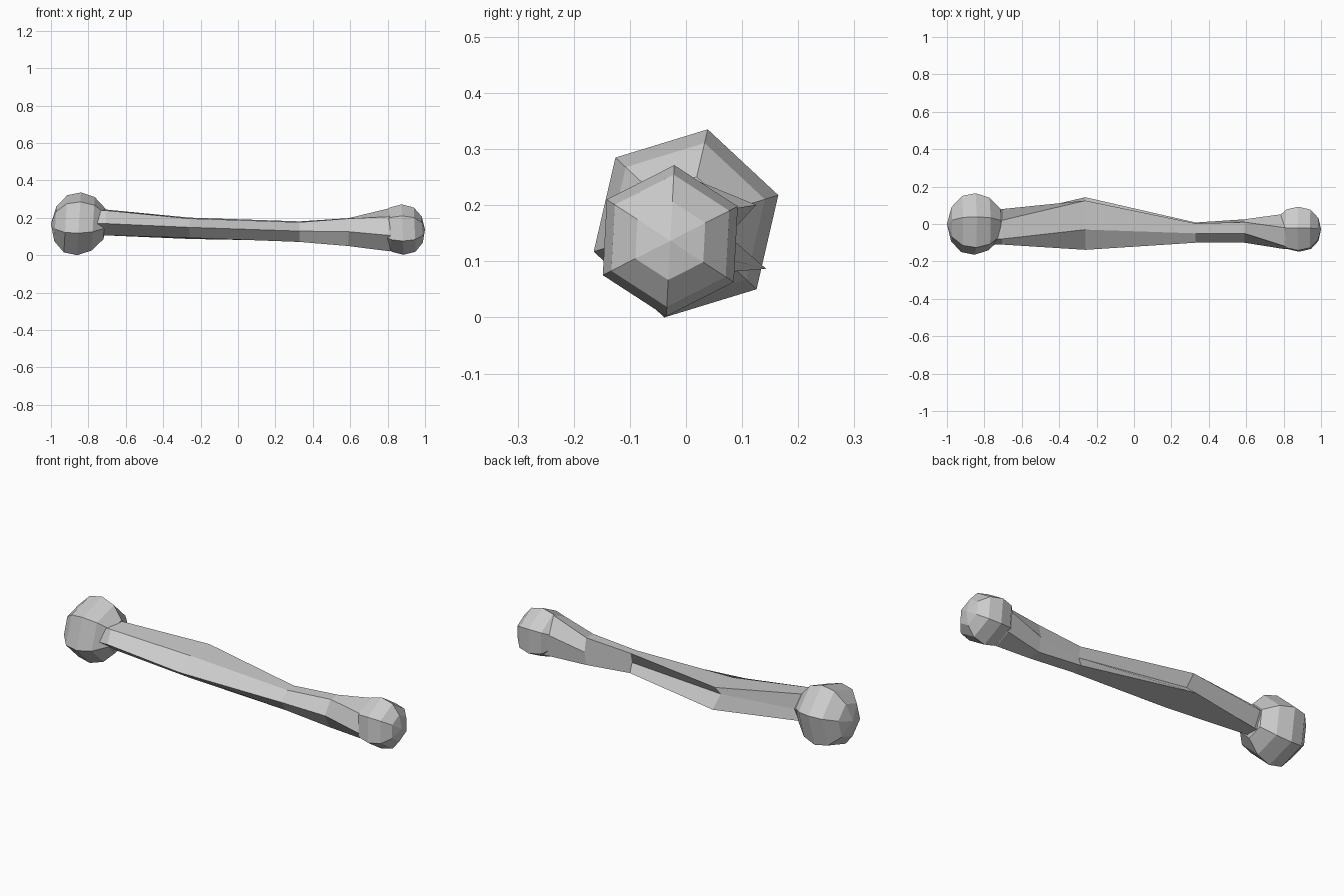
import bpy, bmesh
from math import sin, cos, radians

if "Cube" in bpy.data.objects:
    bpy.data.objects.remove(bpy.data.objects["Cube"])


def loft(name, sections):
    """Skin a list of (six or one) point sections and cap the open ends."""
    bm = bmesh.new()
    rings = [[bm.verts.new(p) for p in s] for s in sections]
    for a, b in zip(rings, rings[1:]):
        for i in range(6):
            j = (i + 1) % 6
            if len(a) == 1:
                bm.faces.new((a[0], b[i], b[j]))
            elif len(b) == 1:
                bm.faces.new((a[i], a[j], b[0]))
            else:
                bm.faces.new((a[i], a[j], b[j], b[i]))
    for r in (rings[0], rings[-1]):
        if len(r) > 1:
            bm.faces.new(r)
    bmesh.ops.recalc_face_normals(bm, faces=bm.faces)
    me = bpy.data.meshes.new(name)
    bm.to_mesh(me)
    bm.free()
    ob = bpy.data.objects.new(name, me)
    bpy.context.collection.objects.link(ob)
    return ob


def knob(name, cy, cz, start, tilt, profile):
    """Six-sided ball along x from (x, radius) pairs, slightly tilted."""
    sections = []
    for x, r in profile:
        angles = [radians(start + 60 * i) for i in range(6)] if r else [0]
        sections.append([(x + tilt * r * sin(a), cy + r * cos(a), cz + r * sin(a))
                         for a in angles])
    return loft(name, sections)


# Rounded ends
knob("large_knob", 0, 0.167, 17, 0.06,
     [(-1.0, 0), (-0.977, 0.095), (-0.922, 0.157), (-0.85, 0.172),
      (-0.775, 0.147), (-0.715, 0.085), (-0.70, 0)])
knob("small_knob", -0.028, 0.136, 27, -0.04,
     [(0.77, 0.07), (0.815, 0.118), (0.88, 0.135), (0.945, 0.118),
      (0.985, 0.07), (1.0, 0)])

# Shaft sections in (y, z): upper back, top, front, bottom front, bottom back, back groove
shaft = {
    -0.76: [(.02, .243), (-.08, .238), (-.11, .168), (-.03, .105), (.04, .105), (.08, .185)],
    -0.705: [(.02, .243), (-.08, .238), (-.11, .168), (-.03, .105), (.04, .105), (.08, .185)],
    -0.26: [(.125, .20), (-.03, .195), (-.138, .148), (-.06, .092), (.143, .086), (.075, .145)],
    0.33: [(.003, .18), (-.05, .175), (-.10, .128), (-.06, .07), (.008, .075), (-.01, .125)],
    0.59: [(.01, .197), (-.05, .195), (-.10, .125), (-.06, .048), (.01, .05), (.025, .125)],
    0.81: [(-.02, .25), (-.12, .205), (-.135, .105), (-.035, .02), (.05, .06), (.055, .18)],
    0.86: [(-.02, .23), (-.10, .20), (-.12, .11), (-.035, .03), (.05, .07), (.05, .17)],
}
loft("shaft", [[(x, y, z) for y, z in pts] for x, pts in shaft.items()])

# Stand the bone on the ground
bpy.context.view_layer.update()
obs = list(bpy.context.collection.objects)
low = min(v.co.z for o in obs for v in o.data.vertices)
for o in obs:
    for v in o.data.vertices:
        v.co.z -= low
